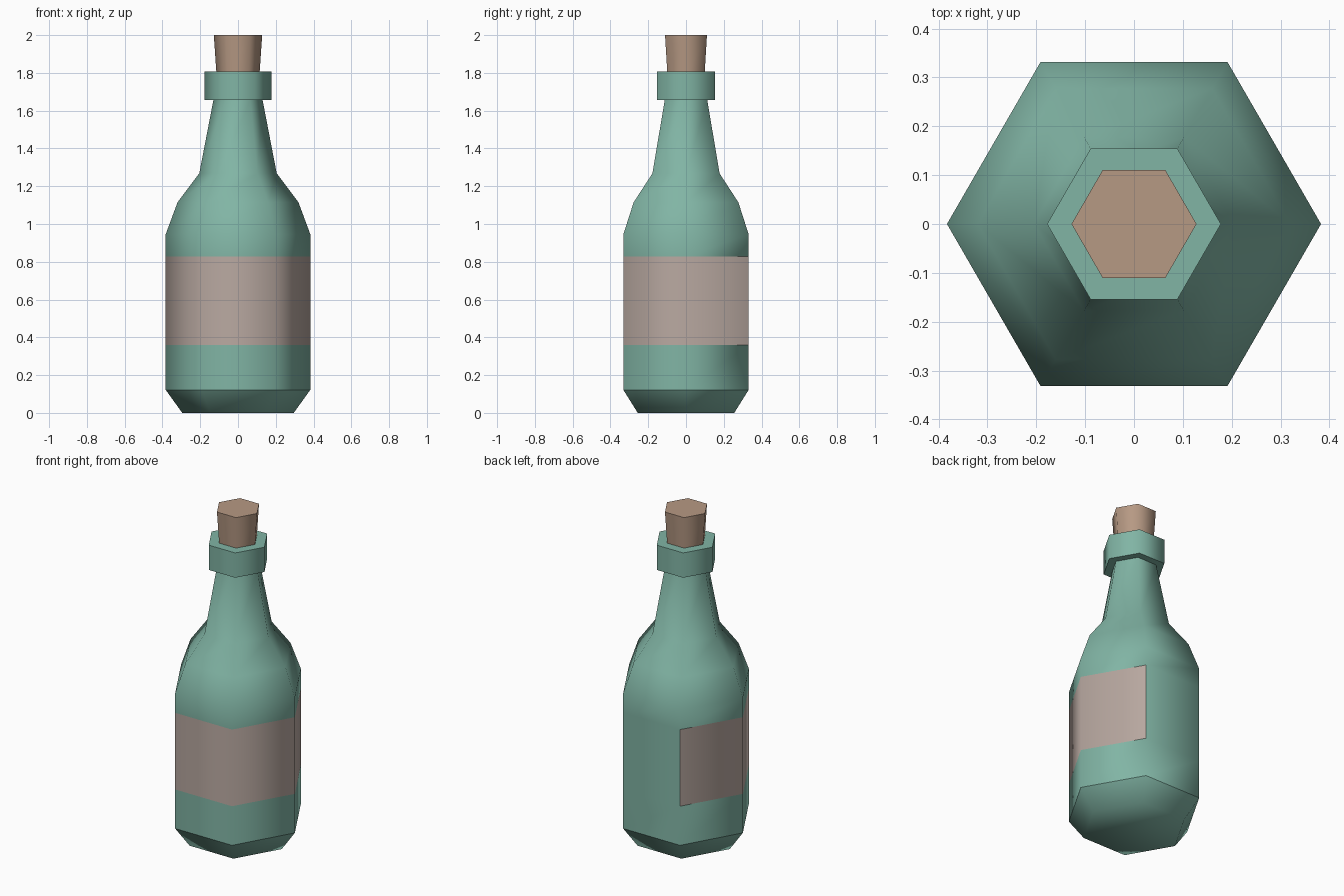
import bpy
import bmesh
from math import cos, sin, tau

SIDES = 6
BACK = 1  # index of the side facing +y, which the label leaves bare

cube = bpy.data.objects.get("Cube")
if cube:
    bpy.data.objects.remove(cube, do_unlink=True)


def material(name, rgb):
    mat = bpy.data.materials.new(name)
    mat.use_nodes = True
    mat.diffuse_color = (*rgb, 1)
    mat.node_tree.nodes["Principled BSDF"].inputs["Base Color"].default_value = (*rgb, 1)
    return mat


def lathe(name, profile, mat, sharp=(), keep=lambda row, side: True, caps=True):
    """Six-sided turned shape; sharp lists the profile rows with a hard edge."""
    bm = bmesh.new()
    rings = [[bm.verts.new((r * cos(tau * k / SIDES), r * sin(tau * k / SIDES), z))
              for k in range(SIDES)] for r, z in profile]
    for row, (low, high) in enumerate(zip(rings, rings[1:])):
        for k in range(SIDES):
            if keep(row, k):
                n = (k + 1) % SIDES
                bm.faces.new((low[k], low[n], high[n], high[k]))
    if caps:
        bm.faces.new(rings[0][::-1])
        bm.faces.new(rings[-1])
    for face in bm.faces:
        face.smooth = True
    for row in sharp:
        for k in range(SIDES):
            edge = bm.edges.get((rings[row][k], rings[row][(k + 1) % SIDES]))
            if edge:
                edge.smooth = False
    loose = [v for v in bm.verts if not v.link_faces]
    bmesh.ops.delete(bm, geom=loose, context='VERTS')
    mesh = bpy.data.meshes.new(name)
    bm.to_mesh(mesh)
    bm.free()
    mesh.materials.append(mat)
    obj = bpy.data.objects.new(name, mesh)
    bpy.context.collection.objects.link(obj)
    return obj


glass = material("green glass", (0.22, 0.46, 0.375))
paper = material("label paper", (0.49, 0.40, 0.36))
cork = material("cork", (0.47, 0.32, 0.23))

# Bottle: chamfered base, straight body, shoulder, neck and collar
R = 0.383
LABEL_ROW = 2
body = [(0.295, 0), (R, 0.122), (R, 0.36), (R, 0.827), (R, 0.945),
        (0.32, 1.115), (0.205, 1.268), (0.13, 1.657),
        (0.178, 1.657), (0.178, 1.808)]
lathe("bottle", body, glass, sharp=(1, 7, 8, 9),
      keep=lambda row, side: row != LABEL_ROW or side == BACK)

# Label: wraps every side but the back, flush with the glass
lathe("label", body[LABEL_ROW:LABEL_ROW + 2], paper,
      keep=lambda row, side: side != BACK, caps=False)

# Stopper: flares towards the top
lathe("cork_stopper", [(0.113, 1.78), (0.128, 2)], cork, sharp=(0, 1))
